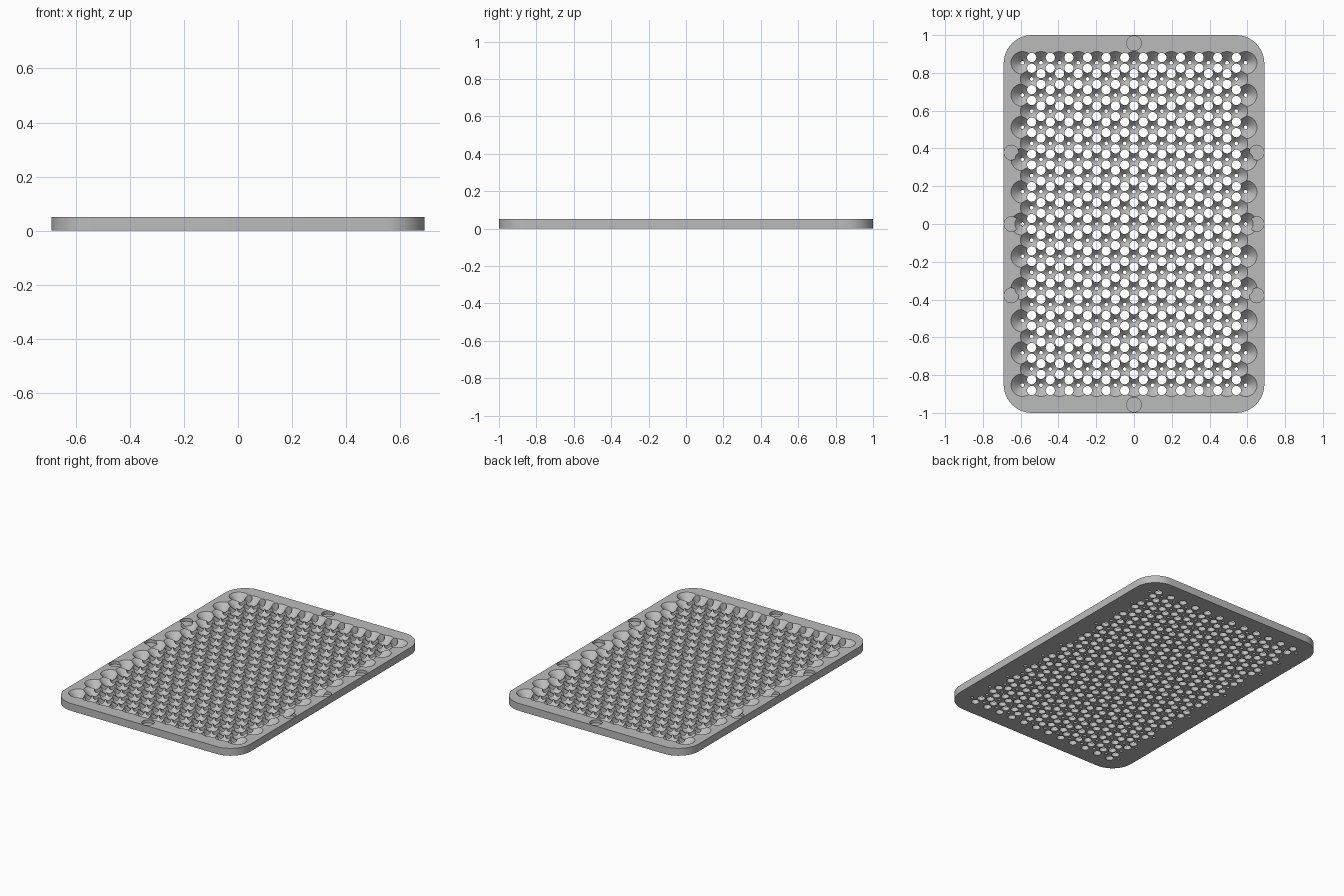
import bpy
import bmesh
import math
from mathutils import Vector
from mathutils.geometry import delaunay_2d_cdt
from mathutils.kdtree import KDTree

if "Cube" in bpy.data.objects:
    bpy.data.objects.remove(bpy.data.objects["Cube"], do_unlink=True)

WIDTH, LENGTH, HEIGHT, CORNER = 1.38, 2.0, 0.05, 0.15
PITCH = 0.0985                       # spacing of the hexagonal grid
ROW = PITCH * math.sqrt(3) / 2
TIP, RIM = 0.01, 0.06                # funnel radius at the foot and at the top
DRILL, DRILL_SIDES, TIP_SIDES = 0.0245, 20, 12
POCKET, POCKET_SIDES, POCKET_FLOOR = 0.039, 32, 0.03

points, edges = [], []


def path(pts, closed):
    """Add a chain of 2D points to the plan of the plate."""
    start, count = len(points), len(pts)
    points.extend(Vector(p) for p in pts)
    edges.extend((start + i, start + (i + 1) % count)
                 for i in range(count if closed else count - 1))


def arc(centre, radius, sides, first=0.0, sweep=math.tau):
    angles = [first + sweep * i / sides for i in range(sides + 1)]
    return [(centre[0] + radius * math.cos(a), centre[1] + radius * math.sin(a))
            for a in angles]


def ring(centre, radius, sides):
    path(arc(centre, radius, sides)[:-1], True)


def tree(pts):
    kd = KDTree(len(pts))
    for i, p in enumerate(pts):
        kd.insert((p[0], p[1], 0), i)
    kd.balance()
    return kd


# Funnel centres on a hexagonal grid, and drill holes between them
funnels, drills = [], []
for j in range(-10, 11):
    count = 13 - j % 2
    for k in range(count):
        x = (k - (count - 1) / 2) * PITCH
        funnels.append((x, j * ROW))
        if k < count - 1:
            drills += [(x + PITCH / 2, j * ROW + s * ROW / 3) for s in (-1, 1)]

# Round blind pockets along the rim
pockets = [(0, 0.957), (0, -0.957)]
pockets += [(s * 0.649, y) for s in (-1, 1) for y in (-0.378, 0, 0.378)]

funnel_tree, drill_tree, pocket_tree = tree(funnels), tree(drills), tree(pockets)

# Plan: rounded outline
outline = []
for i, (sx, sy) in enumerate([(1, 1), (-1, 1), (-1, -1), (1, -1)]):
    centre = (sx * (WIDTH / 2 - CORNER), sy * (LENGTH / 2 - CORNER))
    outline += arc(centre, CORNER, 14, i * math.pi / 2, math.pi / 2)
path(outline, True)

# Plan: funnels, with the ridges where neighbours meet
half_ridge = math.sqrt(RIM ** 2 - (PITCH / 2) ** 2)
for i, f in enumerate(funnels):
    ring(f, TIP, TIP_SIDES)
    ring(f, (TIP + RIM) / 3, DRILL_SIDES)
    near = funnel_tree.find_range((f[0], f[1], 0), PITCH * 1.05)
    if len(near) < 7:
        ring(f, TIP + POCKET_FLOOR, 32)
        ring(f, RIM, 32)
    for co, index, dist in near:
        if index > i:
            a, b = Vector(f), co.to_2d()
            mid = (a + b) / 2
            across = Vector((a.y - b.y, b.x - a.x)).normalized() * half_ridge
            path([mid - across, mid, mid + across], False)

# Plan: drill holes and pockets
for d in drills:
    ring(d, DRILL, DRILL_SIDES)
for p in pockets:
    ring(p, POCKET, POCKET_SIDES)

plan = delaunay_2d_cdt(points, edges, [], 0, 1e-5, False)
plan_verts, plan_faces = plan[0], plan[2]


def inside(kd, co, radius, sides):
    return kd.find(co)[2] < radius * math.cos(math.pi / sides)


# Height of the top surface at each plan point
heights = [min(HEIGHT, max(0.0, funnel_tree.find(v.to_3d())[2] - TIP))
           for v in plan_verts]

bm = bmesh.new()
cache = {}


def vert(i, z):
    key = (i, round(z, 5))
    if key not in cache:
        cache[key] = bm.verts.new((plan_verts[i].x, plan_verts[i].y, key[1]))
    return cache[key]


# Top and bottom skins, leaving the through holes open
sides_of = {}
for face in plan_faces:
    middle = sum((plan_verts[i] for i in face), Vector((0, 0))) / len(face)
    middle = middle.to_3d()
    if (inside(drill_tree, middle, DRILL, DRILL_SIDES)
            or inside(funnel_tree, middle, TIP, TIP_SIDES)):
        continue
    sunk = inside(pocket_tree, middle, POCKET, POCKET_SIDES)
    limit = POCKET_FLOOR if sunk else HEIGHT
    bm.faces.new([vert(i, min(limit, heights[i])) for i in face])
    bm.faces.new([vert(i, 0) for i in reversed(face)])
    for a, b in zip(face, face[1:] + face[:1]):
        sides_of.setdefault((min(a, b), max(a, b)), []).append(limit)

# Upright walls of the outline, the holes and the pockets
for (a, b), limits in sides_of.items():
    low, high = (0, limits[0]) if len(limits) == 1 else sorted(limits)
    wall = [vert(a, min(low, heights[a])), vert(b, min(low, heights[b])),
            vert(b, min(high, heights[b])), vert(a, min(high, heights[a]))]
    wall = list(dict.fromkeys(wall))
    if len(wall) > 2:
        bm.faces.new(wall)

# Smooth round walls, sharp rims
bmesh.ops.recalc_face_normals(bm, faces=bm.faces[:])
for face in bm.faces:
    face.smooth = True
for edge in bm.edges:
    edge.smooth = edge.calc_face_angle(math.pi) < math.radians(30)

mesh = bpy.data.meshes.new("drain_plate")
bm.to_mesh(mesh)
bm.free()
plate = bpy.data.objects.new("drain_plate", mesh)
bpy.context.collection.objects.link(plate)

# Plain grey
grey = bpy.data.materials.new("grey")
grey.use_nodes = True
colour = (0.5, 0.5, 0.5, 1)
grey.diffuse_color = colour
grey.node_tree.nodes["Principled BSDF"].inputs["Base Color"].default_value = colour
mesh.materials.append(grey)
